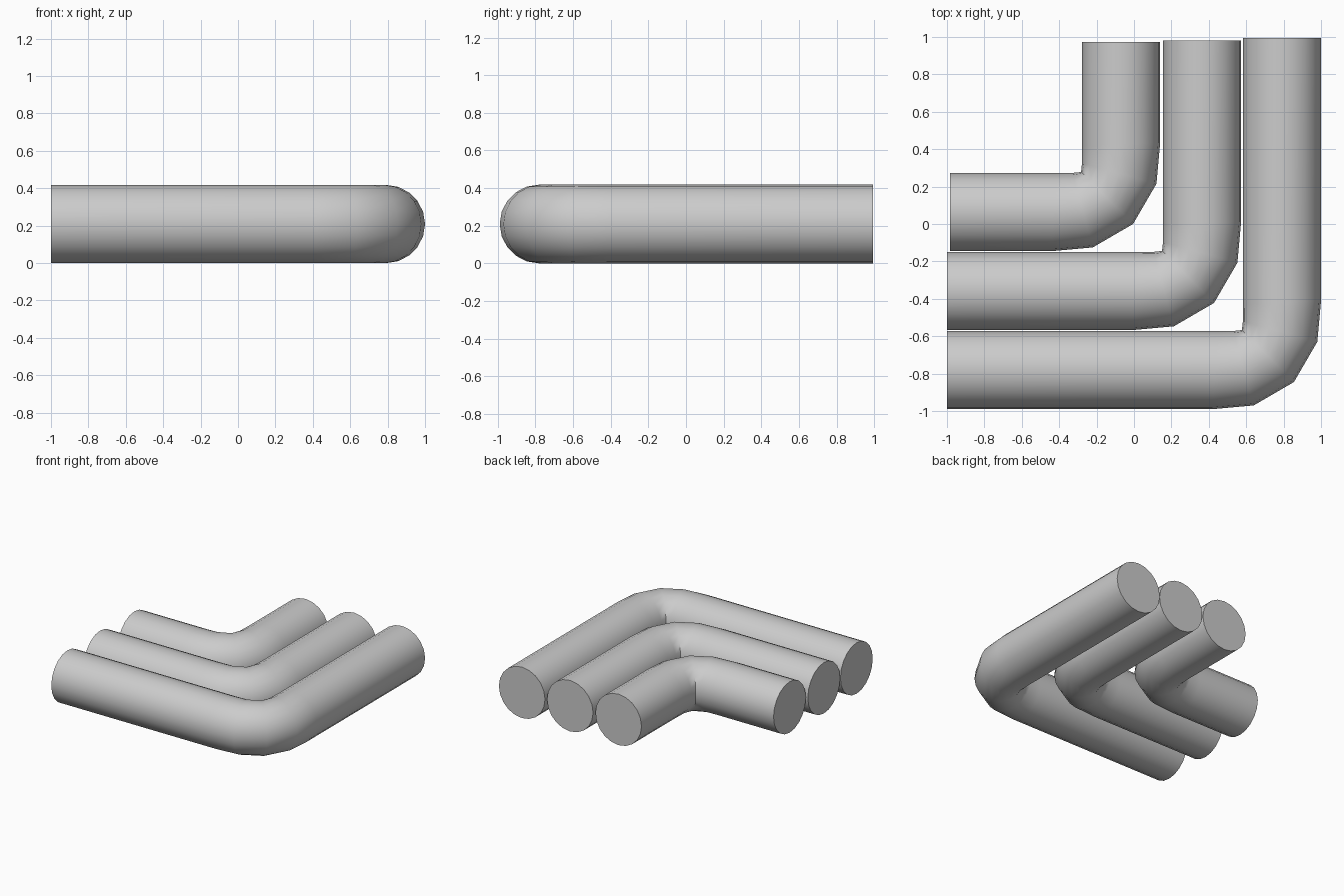
import bpy, bmesh, math
from mathutils import Vector

if "Cube" in bpy.data.objects:
    bpy.data.objects.remove(bpy.data.objects["Cube"])

R = 0.209      # pipe radius
SIDES = 20

# bend rings: (outer wall, inner wall), measured from the outer corner of the elbow
BEND = [
    ((-0.58, 0.00), (-0.56, 0.418)),
    ((-0.36, 0.02), (-0.47, 0.418)),
    ((-0.145, 0.145), (-0.423, 0.423)),
    ((-0.02, 0.36), (-0.418, 0.47)),
    ((0.00, 0.58), (-0.418, 0.56)),
]


def bent_pipe(name, corner, x_end, y_end):
    cx, cy = corner
    # straight leg, elbow, straight leg
    walls = [((x_end, cy), (x_end, cy + 2 * R))]
    walls += [((cx + o[0], cy + o[1]), (cx + i[0], cy + i[1])) for o, i in BEND]
    walls.append(((cx, y_end), (cx - 2 * R, y_end)))

    bm = bmesh.new()
    rings = []
    for o, i in walls:
        o, i = Vector((*o, R)), Vector((*i, R))
        mid, half = (o + i) / 2, (o - i) / 2
        ring = []
        for k in range(SIDES):
            a = 2 * math.pi * k / SIDES
            ring.append(bm.verts.new(mid + half * math.cos(a) + Vector((0, 0, R * math.sin(a)))))
        rings.append(ring)
    for a, b in zip(rings, rings[1:]):
        for k in range(SIDES):
            n = (k + 1) % SIDES
            bm.faces.new((a[k], a[n], b[n], b[k]))
    # flat end caps
    bm.faces.new(rings[0])
    bm.faces.new(rings[-1])
    bmesh.ops.recalc_face_normals(bm, faces=bm.faces)

    mesh = bpy.data.meshes.new(name)
    bm.to_mesh(mesh)
    bm.free()
    obj = bpy.data.objects.new(name, mesh)
    bpy.context.collection.objects.link(obj)
    bpy.ops.object.select_all(action='DESELECT')
    obj.select_set(True)
    bpy.context.view_layer.objects.active = obj
    bpy.ops.object.shade_smooth_by_angle(angle=math.radians(40))


# three nested elbows
bent_pipe("outer_pipe", (1.0, -0.99), -1.0, 0.995)
bent_pipe("middle_pipe", (0.573, -0.567), -1.0, 0.982)
bent_pipe("inner_pipe", (0.14, -0.145), -0.985, 0.973)
